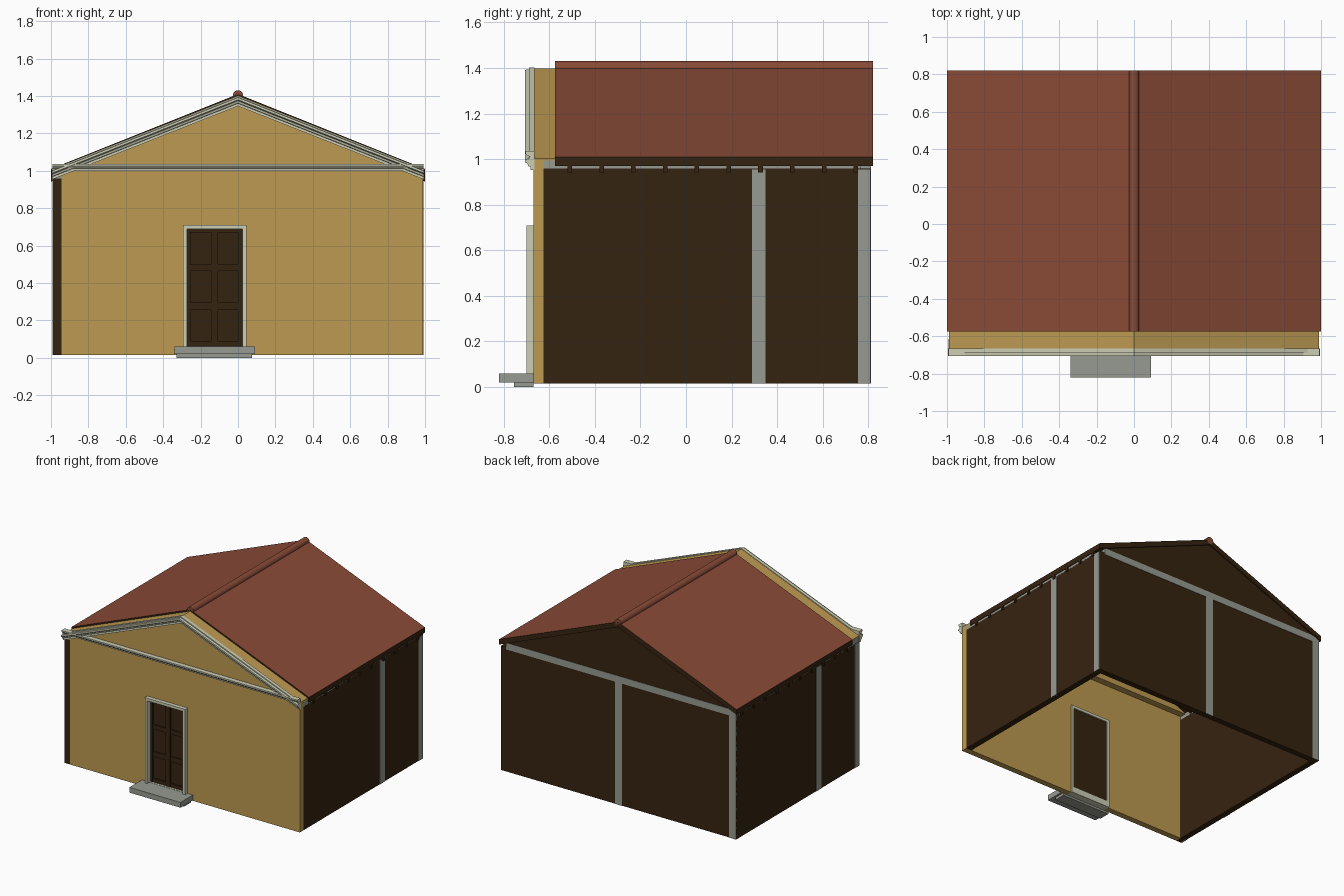
import bpy, bmesh, math

if "Cube" in bpy.data.objects:
    bpy.data.objects.remove(bpy.data.objects["Cube"])

def mat(name, rgb):
    m = bpy.data.materials.new(name)
    m.diffuse_color = (*rgb, 1)
    m.use_nodes = True
    m.node_tree.nodes["Principled BSDF"].inputs["Base Color"].default_value = m.diffuse_color
    return m

STUCCO = mat("ochre stucco", (0.51, 0.32, 0.082))
WOOD = mat("dark wood", (0.036, 0.017, 0.005))
GREY = mat("grey stone", (0.31, 0.325, 0.285))
CREAM = mat("cream trim", (0.61, 0.62, 0.46))
RED = mat("red roof", (0.25, 0.07, 0.038))

def finish(name, bm, *mats):
    bmesh.ops.recalc_face_normals(bm, faces=bm.faces)
    me = bpy.data.meshes.new(name)
    bm.to_mesh(me)
    bm.free()
    ob = bpy.data.objects.new(name, me)
    bpy.context.collection.objects.link(ob)
    for m in mats:
        me.materials.append(m)
    return ob

def add_box(bm, x, y, z):
    ret = bmesh.ops.create_cube(bm, size=1)
    for v in ret["verts"]:
        v.co = [(a + b) / 2 + c * (b - a) for (a, b), c in zip((x, y, z), v.co)]

def boxes(name, m, *specs):
    bm = bmesh.new()
    for s in specs:
        add_box(bm, *s)
    return finish(name, bm, m)

def extrude_xz(name, pts, y0, y1, *mats):
    """Prism from an x/z outline, running along y."""
    bm = bmesh.new()
    f = bm.faces.new([bm.verts.new((x, y0, z)) for x, z in pts])
    ret = bmesh.ops.extrude_face_region(bm, geom=[f])
    for v in ret["geom"]:
        if isinstance(v, bmesh.types.BMVert):
            v.co.y = y1
    return finish(name, bm, *mats)

def cornice(name, profile, z, slope, half):
    """Moulding lofted across the front; slope drops it from the ridge."""
    bm = bmesh.new()
    rings = [[bm.verts.new((x, -0.67 - out, z + dz - slope * abs(x))) for out, dz in profile]
             for x in (-half, 0, half)]
    n = len(profile)
    for a, b in zip(rings, rings[1:]):
        for i in range(n):
            j = (i + 1) % n
            bm.faces.new((a[i], a[j], b[j], b[i]))
    bm.faces.new(rings[0])
    bm.faces.new(rings[-1])
    return finish(name, bm, CREAM)

W, T, B, H = 0.99, 0.945, 0.015, 0.955   # outer wall, inner wall, base, wall top
SL = 0.4                                 # roof slope

# Walls, each overlapping the next at the corners
DX0, DX1 = -0.295, 0.045                 # door frame width
extrude_xz("front_wall", [(-T, B), (DX0 + .005, B), (DX0 + .005, 0.705), (DX1 - .005, 0.705),
           (DX1 - .005, B), (W, B), (W, 1.0), (-T, 1.0)], -0.67, -0.625, STUCCO)
boxes("right_wall", WOOD, ((T, W), (-0.625, 0.81), (B, 0.96)))
boxes("left_wall", WOOD, ((-W, -T), (-0.67, 0.765), (B, 0.96)))
boxes("back_wall", WOOD, ((-W, T), (0.765, 0.81), (B, 0.96)))

# Grey posts nearly flush with the walls
E = 0.003
boxes("right_posts", GREY, *[((W - .01, W + E), y, (B, H)) for y in ((0.29, 0.35), (0.755, 0.809))])
boxes("left_posts", GREY, *[((-W - E, -W + .01), y, (B, H)) for y in ((-0.21, -0.15), (-0.669, -0.615))])
boxes("back_posts", GREY, *[(x, (0.80, 0.81 + E), (B, H)) for x in ((-0.03, 0.03), (-W, -0.93))])

# Top beams
boxes("top_beams", GREY,
      ((T, W), (-0.625, 0.755), (H, 0.995)),
      ((-W, -T), (-0.67, 0.765), (H, 0.995)),
      ((-W, T), (0.765, 0.81 + E), (0.945, 0.995)))

# Gables
extrude_xz("front_gable", [(-W, 0.985), (W, 0.985), (W, 1.002), (0, 1.398), (-W, 1.002)],
           -0.67, -0.575, STUCCO)
extrude_xz("back_gable", [(-0.95, 0.99), (0.95, 0.99), (0, 1.38)], 0.765, 0.811, WOOD)

# Roof slab: red on the upward faces only
roof = extrude_xz("roof", [(-1, 0.97), (0, 0.97 + SL), (1, 0.97), (1, 1.01), (0, 1.01 + SL), (-1, 1.01)],
                  -0.575, 0.82, WOOD, RED)
for p in roof.data.polygons:
    p.material_index = int(p.normal.z > 0.5)

# Rafters with tails under the eaves
bm = bmesh.new()
for i in range(10):
    y = -0.51 + i * 0.1395
    ring = [(-1, 0.942), (-0.88, 0.99), (0, 1.342), (0.88, 0.99), (1, 0.942),
            (1, 0.975), (0, 0.975 + SL), (-1, 0.975)]
    f = bm.faces.new([bm.verts.new((x, y - 0.01, z)) for x, z in ring])
    ret = bmesh.ops.extrude_face_region(bm, geom=[f])
    for v in ret["geom"]:
        if isinstance(v, bmesh.types.BMVert):
            v.co.y = y + 0.01
finish("rafters", bm, WOOD)

# Ridge cap
bpy.ops.mesh.primitive_cylinder_add(vertices=20, radius=0.028, depth=1.395,
                                    location=(0, 0.1225, 1.402), rotation=(math.pi / 2, 0, 0))
cap = bpy.context.object
cap.name = "ridge_cap"
cap.data.materials.append(RED)
bpy.ops.object.shade_smooth_by_angle()

# Front mouldings
cornice("raking_cornice", [(-.005, 0), (.012, 0), (.012, .014), (.022, .016), (.026, .028),
        (.037, .034), (.037, .046), (.02, .048), (.02, .056), (-.005, .056)], 1.346, 0.395, 0.995)
cornice("horizontal_cornice", [(-.005, 0), (.014, 0), (.016, .012), (.028, .016),
        (.035, .026), (.035, .036), (-.005, .036)], 1.0, 0, 0.993)

# Door frame
FY = (-0.70, -0.615)
boxes("door_frame", CREAM,
      ((DX0, DX0 + .021), FY, (B, 0.71)), ((DX1 - .021, DX1), FY, (B, 0.71)),
      ((DX0, DX1), FY, (0.69, 0.71)), ((DX0, DX1), (-0.675, -0.615), (B, 0.062)))

# Six panel door: slab with raised stiles and rails
SY = (-0.662, -0.64)
boxes("door_slab", WOOD, ((-0.276, 0.026), (-0.65, -0.625), (0.06, 0.692)))
boxes("door_stiles", WOOD, *[(x, SY, (0.06, 0.692)) for x in
      ((-0.276, -0.255), (-0.145, -0.108), (0.0, 0.026))])
boxes("door_rails", WOOD, *[((-0.275, 0.025), (-0.659, -0.64), z) for z in
      ((0.061, 0.09), (0.255, 0.295), (0.465, 0.50), (0.67, 0.691))])

# Front steps
boxes("upper_step", GREY, ((-0.34, 0.09), (-0.82, -0.67), (0.02, 0.06)))
boxes("lower_step", GREY, ((-0.33, 0.075), (-0.755, -0.67), (0.0, 0.021)))
